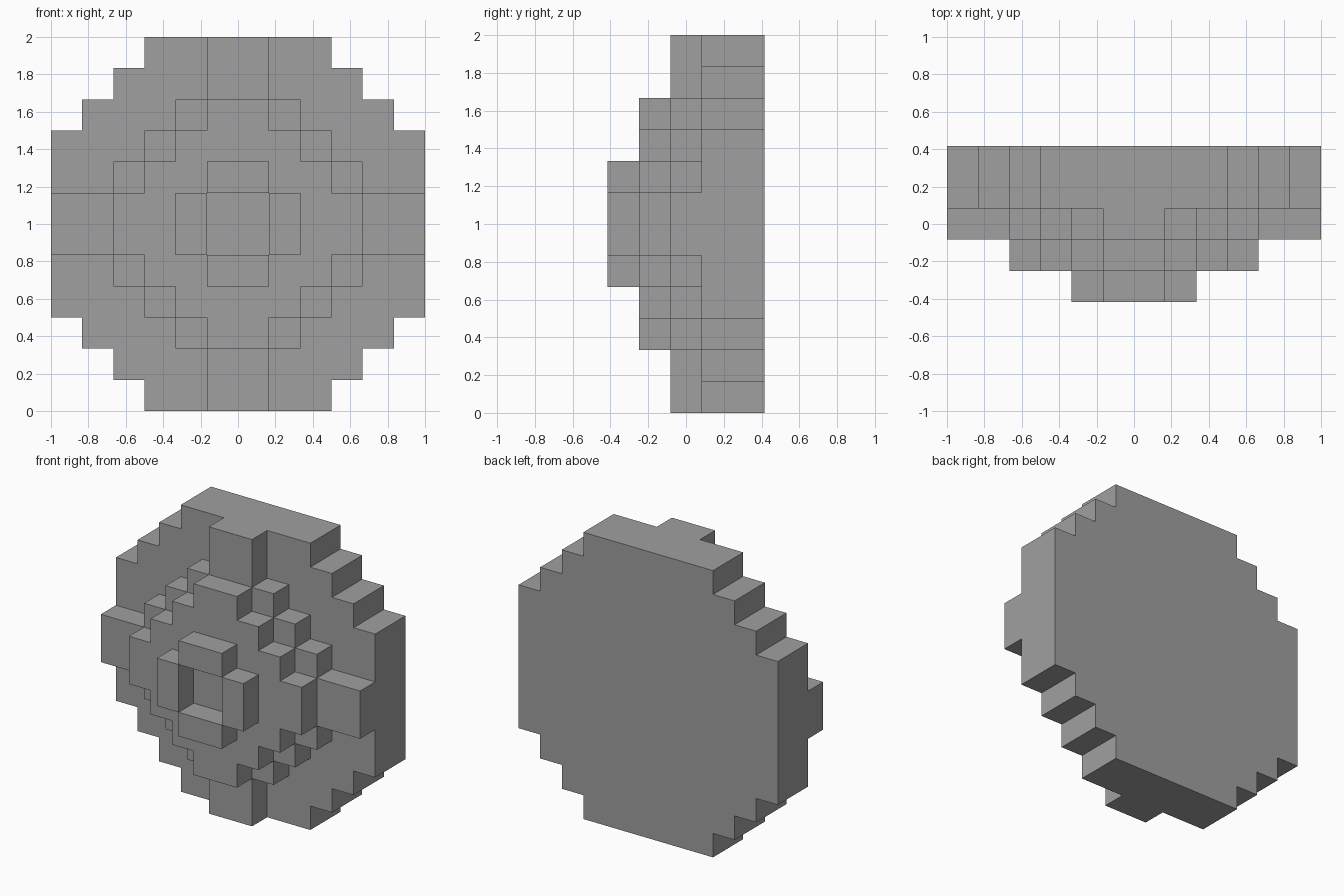
import bpy
import bmesh
from mathutils import Vector

cube = bpy.data.objects.get("Cube")
if cube:
    bpy.data.objects.remove(cube, do_unlink=True)

U = 1 / 6  # size of one block step

grey = bpy.data.materials.new("plain grey")
grey.use_nodes = True
GREY = (0.35, 0.35, 0.35, 1.0)
grey.diffuse_color = GREY
grey.node_tree.nodes["Principled BSDF"].inputs["Base Color"].default_value = GREY


def slab(name, outline, y_front, y_back):
    """Extrude an (x, z) outline, in steps from the centre, from front to back."""
    bm = bmesh.new()
    verts = [bm.verts.new((x * U, y_front * U, 1 + z * U)) for x, z in outline]
    face = bm.faces.new(verts)
    new = bmesh.ops.extrude_face_region(bm, geom=[face])["geom"]
    bmesh.ops.translate(bm, vec=Vector((0, (y_back - y_front) * U, 0)),
                        verts=[g for g in new if isinstance(g, bmesh.types.BMVert)])
    bmesh.ops.recalc_face_normals(bm, faces=bm.faces)
    mesh = bpy.data.meshes.new(name)
    bm.to_mesh(mesh)
    bm.free()
    mesh.materials.append(grey)
    obj = bpy.data.objects.new(name, mesh)
    bpy.context.collection.objects.link(obj)
    return obj


def stepped_round(corners):
    """Mirror the outer corners of one quadrant into a full staircase outline."""
    quarter = [corners[0]]
    for (_, z0), (x1, z1) in zip(corners, corners[1:]):
        quarter += [(x1, z0), (x1, z1)]
    half = quarter + [(-x, z) for x, z in reversed(quarter)]
    return half + [(-x, -z) for x, z in half]


def rect(x0, x1, z0, z1):
    return [(x0, z0), (x1, z0), (x1, z1), (x0, z1)]


# Stacked stepped discs, back to front
slab("back_disc", stepped_round([(6, 3), (5, 4), (4, 5), (3, 6)]), 0.5, 2.5)
slab("middle_disc", stepped_round([(4, 2), (3, 3), (2, 4)]), -0.5, 0.5)
slab("front_disc", stepped_round([(4, 1), (3, 2), (2, 3), (1, 4)]), -1.5, -0.5)

# Four cross arms on the back disc and four bars round the open centre
for part, inner, outer, front, back in (("cross_arm", 4, 6, -0.5, 0.5),
                                        ("centre_bar", 1, 2, -2.5, -1.5)):
    slab(part + "_top", rect(-1, 1, inner, outer), front, back)
    slab(part + "_bottom", rect(-1, 1, -outer, -inner), front, back)
    slab(part + "_left", rect(inner, outer, -1, 1), front, back)
    slab(part + "_right", rect(-outer, -inner, -1, 1), front, back)
